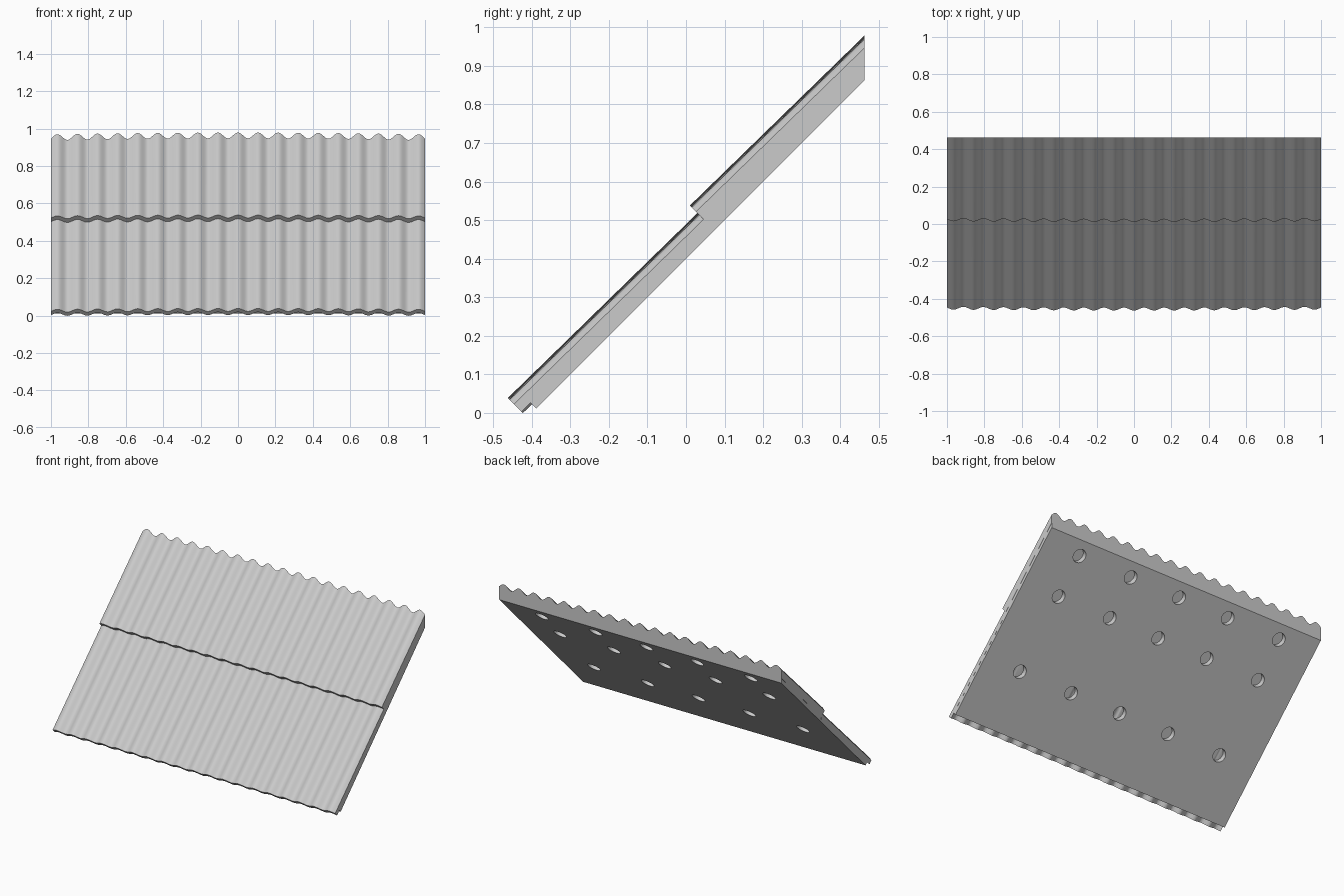
import bpy, bmesh, math
from mathutils import Vector

cube = bpy.data.objects.get("Cube")
if cube:
    bpy.data.objects.remove(cube, do_unlink=True)

grey = bpy.data.materials.new("light_grey")
grey.use_nodes = True
grey.diffuse_color = (0.6, 0.6, 0.6, 1)
grey.node_tree.nodes["Principled BSDF"].inputs["Base Color"].default_value = (0.6, 0.6, 0.6, 1)

PITCH = 0.1073    # spacing of the corrugations
AMP = 0.0155      # wave height, measured along z - y
THICK = 0.039     # sheet thickness, measured along z - y
BACK = 0.463      # vertical cut at the ridge


def slope_point(x, along, out):
    """Point on the 45 degree roof: along = y + z, out = z - y."""
    return Vector((x, (along - out) / 2, (along + out) / 2))


def cut_point(x, y, out):
    """Point on a vertical plane at y."""
    return Vector((x, y, y + out))


def wave(x):
    return AMP * (math.cos(2 * math.pi * x / PITCH) - 1) - 0.01 * x * x


def sweep(name, section, half_width, steps):
    """Loft a four-sided section, a function of x, across the width."""
    bm = bmesh.new()
    rings = []
    for i in range(steps + 1):
        x = half_width * (2 * i / steps - 1)
        rings.append([bm.verts.new(p) for p in section(x)])
    for a, b in zip(rings, rings[1:]):
        for k in range(4):
            j = (k + 1) % 4
            bm.faces.new((a[k], a[j], b[j], b[k]))
    bm.faces.new(rings[0])
    bm.faces.new(rings[-1])
    bmesh.ops.recalc_face_normals(bm, faces=bm.faces)
    mesh = bpy.data.meshes.new(name)
    bm.to_mesh(mesh)
    bm.free()
    mesh.materials.append(grey)
    obj = bpy.data.objects.new(name, mesh)
    bpy.context.collection.objects.link(obj)
    return obj


# Lower corrugated sheet, overhanging the board at the eave
def lower_section(x):
    w = wave(x)
    return [slope_point(x, -0.424, 0.501 + w),
            slope_point(x, -0.424, 0.501 + w - THICK),
            cut_point(x, 0.06, 0.488 + w - THICK),
            cut_point(x, 0.06, 0.488 + w)]


# Upper corrugated sheet, lapping over the lower one, filled to the board
def upper_section(x):
    w = wave(x)
    return [slope_point(x, 0.548, 0.528 + w),
            slope_point(x, 0.548, 0.43),
            cut_point(x, BACK, 0.43),
            cut_point(x, BACK, 0.516 + w)]


# Flat backing board
def board_section(x):
    return [slope_point(x, -0.377, 0.445),
            slope_point(x, -0.377, 0.40),
            cut_point(x, BACK, 0.40),
            cut_point(x, BACK, 0.445)]


parts = [sweep("lower_sheet", lower_section, 1, 300),
         sweep("upper_sheet", upper_section, 1, 300),
         sweep("backing_board", board_section, 0.999, 1)]

# Round blind holes in the underside: three rows of five
bm = bmesh.new()
for y in (0.40, 0.215, -0.127):
    for x in (-0.74, -0.36, 0, 0.36, 0.74):
        made = bmesh.ops.create_cone(bm, cap_ends=True, segments=32, radius1=0.041,
                                     radius2=0.041, depth=0.066)
        turn = Vector((0, -1, 1)).to_track_quat('Z', 'X').to_matrix()
        bmesh.ops.rotate(bm, verts=made["verts"], matrix=turn)
        bmesh.ops.translate(bm, verts=made["verts"], vec=cut_point(x, y, 0.40))
mesh = bpy.data.meshes.new("hole_cutter")
bm.to_mesh(mesh)
bm.free()
mesh.materials.append(grey)
cutter = bpy.data.objects.new("hole_cutter", mesh)
cutter.hide_render = True
bpy.context.collection.objects.link(cutter)

for obj in parts:
    bpy.ops.object.select_all(action='DESELECT')
    obj.select_set(True)
    bpy.context.view_layer.objects.active = obj
    mod = obj.modifiers.new("holes", 'BOOLEAN')
    mod.operation = 'DIFFERENCE'
    mod.solver = 'EXACT'
    mod.object = cutter
    bpy.ops.object.modifier_apply(modifier=mod.name)
    bpy.ops.object.shade_smooth_by_angle(angle=math.radians(30))

bpy.data.objects.remove(cutter, do_unlink=True)
